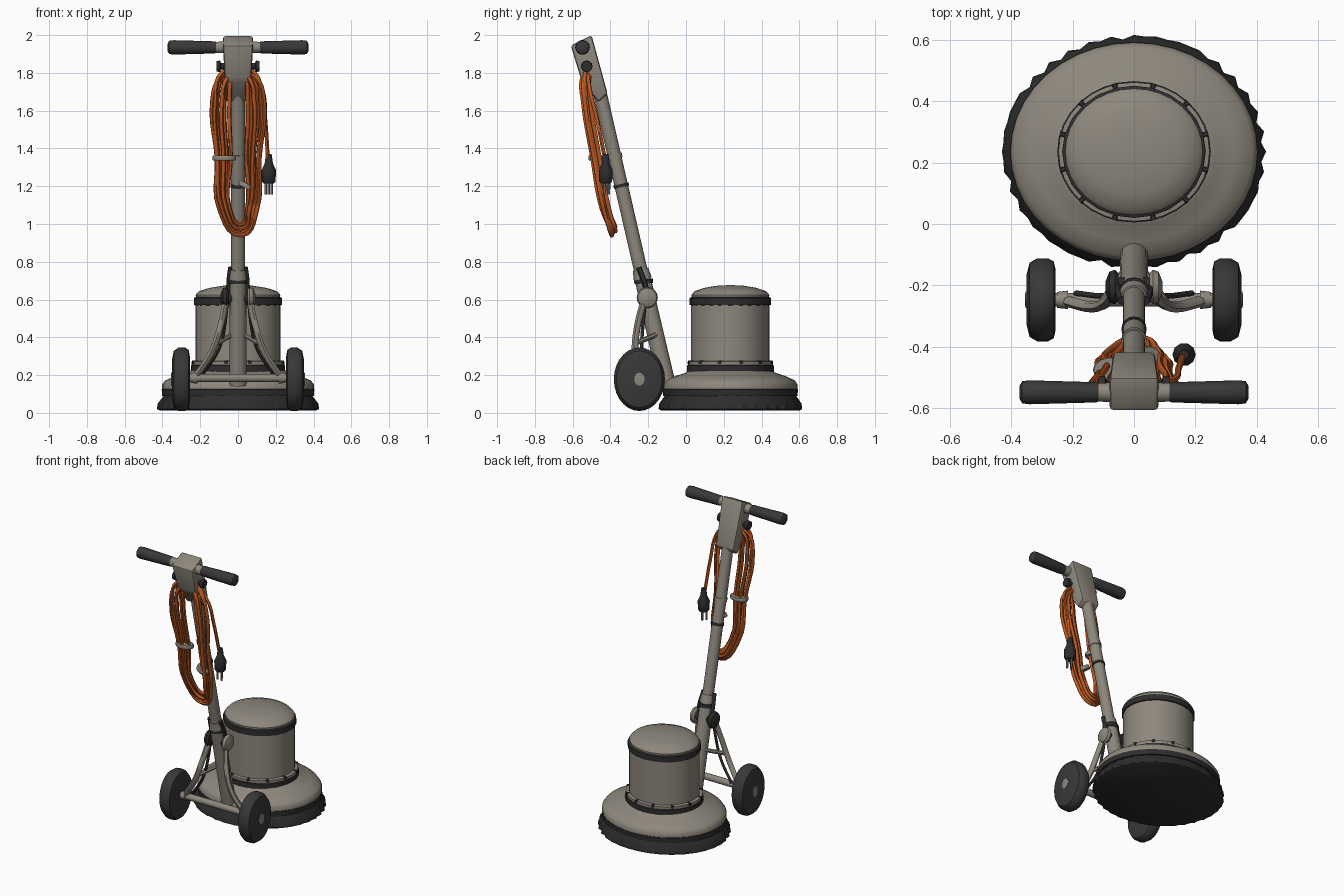
import bpy, bmesh, math, random
from mathutils import Vector, Matrix

if "Cube" in bpy.data.objects:
    bpy.data.objects.remove(bpy.data.objects["Cube"])

random.seed(4)


def mat(name, rgb):
    m = bpy.data.materials.new(name)
    m.diffuse_color = (*rgb, 1)
    m.use_nodes = True
    m.node_tree.nodes["Principled BSDF"].inputs["Base Color"].default_value = m.diffuse_color
    return m


BEIGE = mat("warm grey enamel", (0.27, 0.245, 0.205))
RUBBER = mat("dark rubber", (0.04, 0.04, 0.041))
BLACK = mat("black bristle", (0.026, 0.026, 0.027))
ORANGE = mat("orange cord", (0.50, 0.10, 0.016))


def finish(name, bm, material, angle=40):
    me = bpy.data.meshes.new(name)
    bmesh.ops.recalc_face_normals(bm, faces=bm.faces)
    bm.to_mesh(me)
    bm.free()
    ob = bpy.data.objects.new(name, me)
    bpy.context.collection.objects.link(ob)
    me.materials.append(material)
    bpy.ops.object.select_all(action='DESELECT')
    ob.select_set(True)
    bpy.context.view_layer.objects.active = ob
    bpy.ops.object.shade_smooth_by_angle(angle=math.radians(angle))
    return ob


def lathe(name, profile, material, m=Matrix(), seg=32, pleat=None):
    """Spin (radius, height) points about local z; pleat(i, j) scales the radius."""
    bm = bmesh.new()
    rings = []
    for j, (r, h) in enumerate(profile):
        ring = []
        for i in range(seg):
            a = 2 * math.pi * i / seg
            rr = r * (pleat(i, j) if pleat else 1)
            ring.append(bm.verts.new(m @ Vector((rr * math.cos(a), rr * math.sin(a), h))))
        rings.append(ring)
    for lo, hi in zip(rings, rings[1:]):
        for i in range(seg):
            k = (i + 1) % seg
            bm.faces.new((lo[i], lo[k], hi[k], hi[i]))
    bm.faces.new(rings[0])
    bm.faces.new(rings[-1])
    return finish(name, bm, material)


def along(a, b):
    """Frame with its origin at a and z pointing to b."""
    a, b = Vector(a), Vector(b)
    q = (b - a).to_track_quat('Z', 'Y')
    return Matrix.Translation(a) @ q.to_matrix().to_4x4()


def rod(name, a, b, r1, r2, material, seg=16):
    length = (Vector(b) - Vector(a)).length
    return lathe(name, [(r1, 0), (r2, length)], material, along(a, b), seg)


def tube(name, pts, r, material, closed=False, res=5):
    cu = bpy.data.curves.new(name, 'CURVE')
    cu.dimensions = '3D'
    cu.bevel_depth, cu.bevel_resolution, cu.resolution_u = r, 1, res
    cu.use_fill_caps = True
    sp = cu.splines.new('BEZIER')
    sp.bezier_points.add(len(pts) - 1)
    for p, co in zip(sp.bezier_points, pts):
        p.co = co
        p.handle_left_type = p.handle_right_type = 'AUTO'
    sp.use_cyclic_u = closed
    tmp = bpy.data.objects.new(name + "_path", cu)
    bpy.context.collection.objects.link(tmp)
    bpy.context.view_layer.update()
    me = tmp.to_mesh()
    bm = bmesh.new()
    bm.from_mesh(me)
    tmp.to_mesh_clear()
    bpy.data.objects.remove(tmp)
    return finish(name, bm, material, 60)


def oval(y, ratio):
    return Matrix.Translation((0, y, 0)) @ Matrix.Diagonal((1, ratio, 1, 1))


# Scrubbing head: pleated bristle skirt, bumper, deck
deck, motor = oval(0.235, 0.885), oval(0.235, 0.92)
jag = [random.uniform(0.955, 1.0) if i % 2 else 1.0 for i in range(72)]
lathe("bristle_skirt", [(0.41, 0.012), (0.43, 0.02), (0.425, 0.05), (0.385, 0.10)], BLACK, deck, 72,
      lambda i, j: jag[i] if j in (1, 2) else 1)
lathe("bumper_band", [(0.37, 0.085), (0.402, 0.09), (0.404, 0.125), (0.39, 0.13)], BLACK, deck, 40)
lathe("deck", [(0.38, 0.12), (0.402, 0.125), (0.402, 0.15), (0.385, 0.172), (0.33, 0.195),
               (0.27, 0.212), (0.25, 0.225)], BEIGE, deck, 40)

# Motor: flange, housing, vent band, domed cap
lathe("motor_flange", [(0.25, 0.205), (0.25, 0.25), (0.24, 0.256)], BLACK, motor)
lathe("flange_lip", [(0.245, 0.25), (0.246, 0.272), (0.226, 0.276)], BEIGE, motor)
lathe("motor_housing", [(0.226, 0.26), (0.226, 0.58)], BEIGE, motor)
lathe("vent_band", [(0.22, 0.568), (0.234, 0.572), (0.234, 0.608), (0.22, 0.615)], BLACK, motor, 24)
lathe("motor_cap", [(0.222, 0.60), (0.224, 0.625), (0.205, 0.645), (0.15, 0.662),
                    (0.08, 0.673), (0.02, 0.676)], BEIGE, motor)
for i in range(12):
    a = 2 * math.pi * (i + 0.5) / 12
    d = Vector((math.cos(a), 0.92 * math.sin(a), 0))
    c = Vector((0, 0.235, 0.268))
    rod("flange_bolt", c + d * 0.225, c + d * 0.25, 0.011, 0.011, BLACK, 6)


# Handle post, leaning back
def post(z, x=0.0, off=0.0):
    return (x, -0.112 - 0.23 * (z - 0.2) + off, z)


rod("post_foot", post(0.15), post(0.72), 0.046, 0.043, BEIGE, 20)
rod("post", post(0.7), post(1.74), 0.036, 0.036, BEIGE, 20)
rod("post_collar", post(0.71), post(0.76), 0.048, 0.042, BEIGE)
rod("collar_seal", post(0.685), post(0.708, off=0.004), 0.05, 0.05, BLACK)
rod("post_clip", post(1.345), post(1.37), 0.041, 0.041, BEIGE)
rod("lower_clip", post(1.195), post(1.212), 0.041, 0.041, BLACK)

# Tilt pivot with a lock plate each side
rod("pivot_pin", (-0.07, -0.205, 0.61), (0.07, -0.205, 0.61), 0.03, 0.03, BLACK)
for s, m in ((1, BEIGE), (-1, BLACK)):
    lathe("pivot_knob", [(0.045, 0), (0.056, 0.012), (0.05, 0.03), (0.02, 0.042)], m,
          along((s * 0.05, -0.205, 0.61), (s, -0.205, 0.61)), 16)
    tube("lock_plate", [(s * 0.042, -0.2, 0.57), (s * 0.05, -0.215, 0.67), (s * 0.04, -0.25, 0.77)],
         0.014, BLACK)

# Wheels, axle and struts, mirrored
rod("axle", (-0.26, -0.247, 0.185), (0.26, -0.247, 0.185), 0.022, 0.022, BEIGE, 12)
for s in (-1, 1):
    frame = (Matrix.Translation((s * 0.255, -0.247, 0.178)) @ Matrix.Diagonal((1, 0.805, 1, 1))
             @ Matrix.Rotation(s * math.pi / 2, 4, 'Y'))
    lathe("wheel", [(0.12, 0), (0.155, 0.006), (0.168, 0.025), (0.168, 0.06), (0.15, 0.085), (0.10, 0.095)],
          RUBBER, frame, 28)
    lathe("hub_cap", [(0.035, 0.09), (0.035, 0.098), (0.02, 0.1)], BEIGE, frame, 10)
    rod("axle_collar", (s * 0.215, -0.247, 0.185), (s * 0.25, -0.247, 0.185), 0.03, 0.026, BEIGE, 12)
    tube("strut", [(s * 0.225, -0.25, 0.19), (s * 0.14, -0.27, 0.32), (s * 0.09, -0.255, 0.47),
                   (s * 0.06, -0.215, 0.62)], 0.018, BEIGE)
    tube("brake_cable", [(s * 0.19, -0.225, 0.2), (s * 0.10, -0.235, 0.34), (s * 0.065, -0.225, 0.5),
                         (s * 0.055, -0.21, 0.64)], 0.009, BLACK)
    rod("strut_link", (s * 0.11, -0.265, 0.37), (s * 0.03, -0.155, 0.415), 0.014, 0.014, BEIGE, 8)

# Switch box: side outline extruded across x and tapered downwards
outline = [(-0.61, 1.945), (-0.50, 2.0), (-0.415, 1.69), (-0.465, 1.645), (-0.555, 1.765)]
bm = bmesh.new()
sides = [[bm.verts.new((s * (0.08 if z > 1.8 else 0.068), y, z)) for y, z in outline] for s in (-1, 1)]
bm.faces.new(sides[0])
bm.faces.new(sides[1])
for i in range(5):
    k = (i + 1) % 5
    bm.faces.new((sides[0][i], sides[0][k], sides[1][k], sides[1][i]))
bmesh.ops.bevel(bm, geom=bm.edges[:], offset=0.014, segments=2, profile=0.5, affect='EDGES')
finish("switch_box", bm, BEIGE, 35)

# Grips and cord hook
for s in (-1, 1):
    c = (s * 0.07, -0.548, 1.935)
    f = along(c, (s * 0.4, -0.548, 1.935))
    lathe("grip_collar", [(0.032, 0), (0.030, 0.05)], BEIGE, f, 14)
    lathe("grip", [(0.03, 0.045), (0.033, 0.055), (0.039, 0.27), (0.036, 0.294), (0.022, 0.302)], RUBBER, f, 14)
    lathe("hook_knob", [(0.016, 0), (0.018, 0.03), (0.03, 0.035), (0.028, 0.055)], BLACK,
          along((s * 0.06, -0.525, 1.835), (s, -0.525, 1.835)), 12)

# Coiled cord: nested hanging loops
for k in range(6):
    t = k / 5
    w = 0.05 + 0.088 * t
    dy = 0.022 * math.sin(k * 2.4)
    j = [random.uniform(-0.008, 0.008) for _ in range(6)]
    right = [(w * 0.72, -0.53 + dy, 1.78 + 0.02 * math.sin(k * 2)), (w, -0.525 + dy, 1.66 + j[0]),
             (w * 0.86 + j[1], -0.475 + dy, 1.35), (w * 0.62 + 0.012 + j[2], -0.425 + dy, 1.08)]
    left = [(-x + j[3], y - j[4], z) for x, y, z in right]
    bottom = (0.02 + j[5], -0.385 + dy * 0.7, 1.0 - 0.062 * t)
    top = (0, -0.50 + dy * 0.5, 1.81)
    tube("cord_loop", right + [bottom] + left[::-1] + [top], 0.0115, ORANGE, True)
tube("cord_tail", [(0.06, -0.52, 1.8), (0.125, -0.51, 1.72), (0.145, -0.47, 1.55), (0.158, -0.43, 1.35)],
     0.0105, ORANGE)

# Straps that bind the coil
for name, c, w, tilt in (("upper_strap", (-0.072, -0.475, 1.35), 0.062, 0.0),
                         ("lower_strap", (0.045, -0.44, 1.2), 0.045, 0.5)):
    m = (Matrix.Translation(c) @ Matrix.Rotation(tilt, 4, 'Y')
         @ Matrix.Diagonal((w, 0.042, 1, 1)))
    lathe(name, [(0.95, -0.013), (1, -0.01), (1, 0.01), (0.95, 0.013)], BEIGE, m, 14)

# Plug and prongs
lathe("plug", [(0.027, 1.215), (0.036, 1.225), (0.038, 1.285), (0.022, 1.32), (0.015, 1.37)], BLACK,
      Matrix.Translation((0.163, -0.425, 0)), 10)
for dx, dy in ((-0.016, -0.008), (0.016, -0.008), (0.0, 0.016)):
    rod("prong", (0.163 + dx, -0.425 + dy, 1.155), (0.163 + dx, -0.425 + dy, 1.22), 0.007, 0.007, BEIGE, 6)
